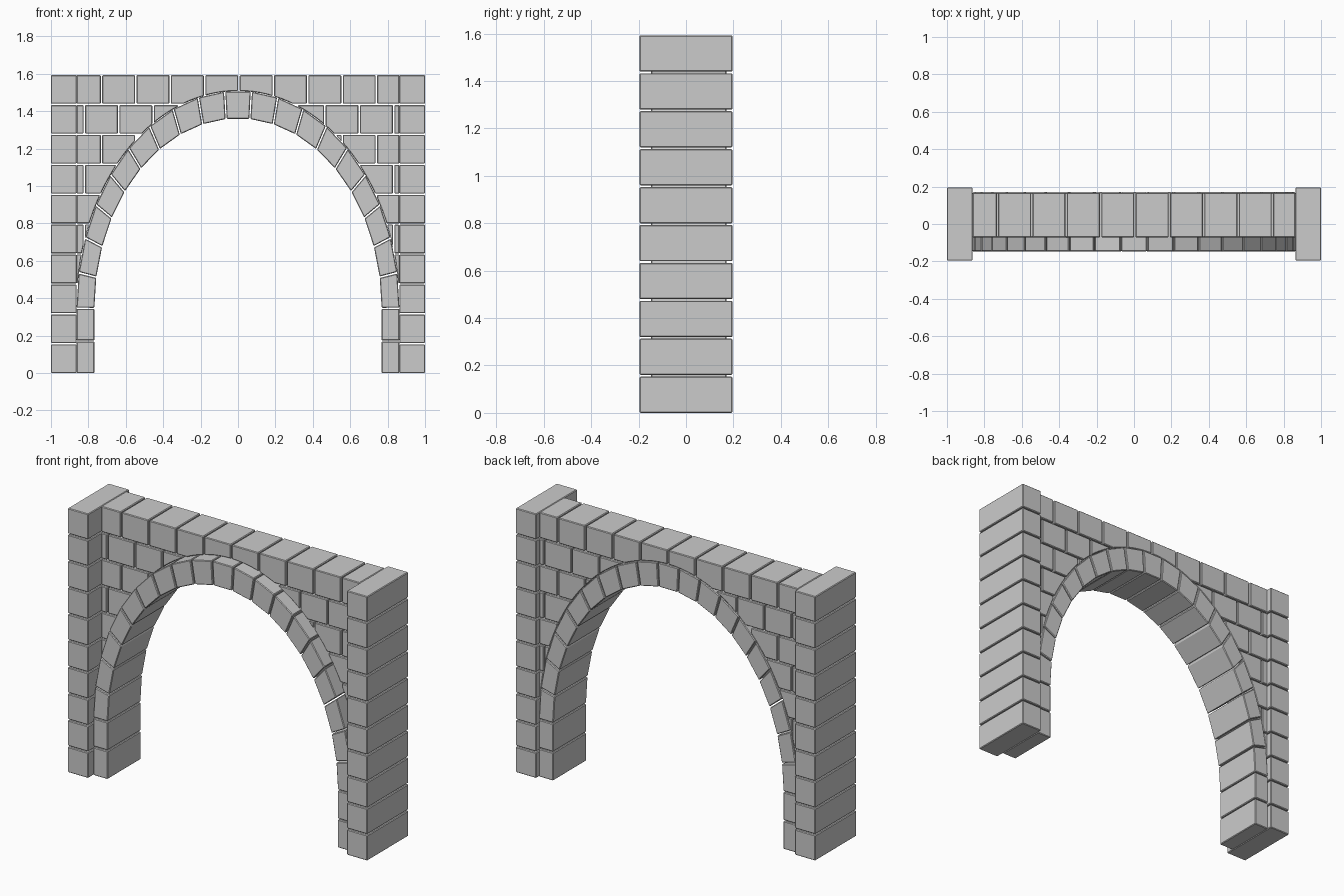
import bpy, bmesh, math

cube = bpy.data.objects.get("Cube")
if cube:
    bpy.data.objects.remove(cube, do_unlink=True)

stone = bpy.data.materials.new("grey_stone")
stone.use_nodes = True
GREY = (0.6, 0.6, 0.6, 1)
stone.diffuse_color = GREY
stone.node_tree.nodes["Principled BSDF"].inputs["Base Color"].default_value = GREY

PITCH, COURSE, ROWS = 0.16, 0.153, 10      # course spacing, stone height, courses
PIER_IN, PIER_OUT = 0.863, 1.0
SPRING = 0.345                             # height where the arch starts
IN_A, IN_B, OUT_A, OUT_B = 0.768, 1.017, 0.863, 1.163
VOUSSOIRS, GAP = 19, 0.008
ARCH_Y, WALL_Y, PIER_Y = (-0.147, 0.17), (-0.072, 0.166), (-0.196, 0.196)


def block(name, outline, depth):
    """Extrude an (x, z) outline through a y range and chamfer its edges."""
    bm = bmesh.new()
    front = bm.faces.new([bm.verts.new((x, depth[0], z)) for x, z in outline])
    out = bmesh.ops.extrude_face_region(bm, geom=[front])
    verts = [g for g in out["geom"] if isinstance(g, bmesh.types.BMVert)]
    bmesh.ops.translate(bm, verts=verts, vec=(0, depth[1] - depth[0], 0))
    bmesh.ops.recalc_face_normals(bm, faces=bm.faces)
    mesh = bpy.data.meshes.new(name)
    bm.to_mesh(mesh)
    bm.free()
    mesh.materials.append(stone)
    obj = bpy.data.objects.new(name, mesh)
    bpy.context.collection.objects.link(obj)
    bevel = obj.modifiers.new("chamfer", "BEVEL")
    bevel.width, bevel.segments = 0.004, 1
    bevel.limit_method, bevel.angle_limit = "ANGLE", math.radians(30)


def rect(x0, x1, z0, z1):
    return [(x0, z0), (x1, z0), (x1, z1), (x0, z1)]


def arch_x(z):
    """Half width of the outer arch curve at height z."""
    t = max(0, z - SPRING) / OUT_B
    return OUT_A * math.sqrt(max(0, 1 - t * t))


def arch_z(x):
    """Height of the outer arch curve at x."""
    return SPRING + OUT_B * math.sqrt(max(0, 1 - (x / OUT_A) ** 2))


# Piers and the straight jamb stones below the arch
for side, label in ((1, "left"), (-1, "right")):
    for k in range(ROWS):
        z = k * PITCH
        block(label + "_pier_stone", rect(side * PIER_IN, side * PIER_OUT, z, z + COURSE), PIER_Y)
    for k in range(2):
        z = k * (SPRING + GAP / 2) / 2
        block(label + "_jamb_stone", rect(side * IN_A, side * PIER_IN, z, z + SPRING / 2 - GAP / 2), ARCH_Y)

# Wedge stones of the elliptical arch
step = math.pi / VOUSSOIRS
trim = GAP / 2
for k in range(VOUSSOIRS):
    a, b = k * step + trim, (k + 1) * step - trim
    outline = [(rx * math.cos(t), SPRING + rz * math.sin(t))
               for rx, rz, t in ((IN_A, IN_B, a), (OUT_A, OUT_B, a), (OUT_A, OUT_B, b), (IN_A, IN_B, b))]
    block("arch_stone", outline, ARCH_Y)

# Running-bond wall, each stone trimmed to the arch curve
WIDTH = 0.1837
SAMPLES = 8
for row in range(3, ROWS):
    z0, z1 = row * PITCH, row * PITCH + COURSE
    shift = 0.005 + (0 if row % 2 else WIDTH / 2)
    reach = arch_x(z1 - 0.008) if z1 < SPRING + OUT_B else 0
    for col in range(-6, 6):
        x0 = max(shift + col * WIDTH + GAP / 2, -PIER_IN)
        x1 = min(shift + (col + 1) * WIDTH - GAP / 2, PIER_IN)
        if reach:
            if x0 + x1 < 0:
                x1 = min(x1, -reach)
            else:
                x0 = max(x0, reach)
        if x1 - x0 < 0.015:
            continue
        xs = {x0, x1}
        corner = arch_x(z0)
        xs |= {c for c in (-corner, corner) if x0 + 0.004 < c < x1 - 0.004}
        # Extra points only where the curve cuts the stone
        for i in range(1, SAMPLES):
            x = x0 + (x1 - x0) * i / SAMPLES
            if abs(x) < corner - 0.004:
                xs.add(x)
        bottom = [(x, max(z0, arch_z(x))) for x in sorted(xs)]
        block("wall_stone", bottom + [(x1, z1), (x0, z1)], WALL_Y)
